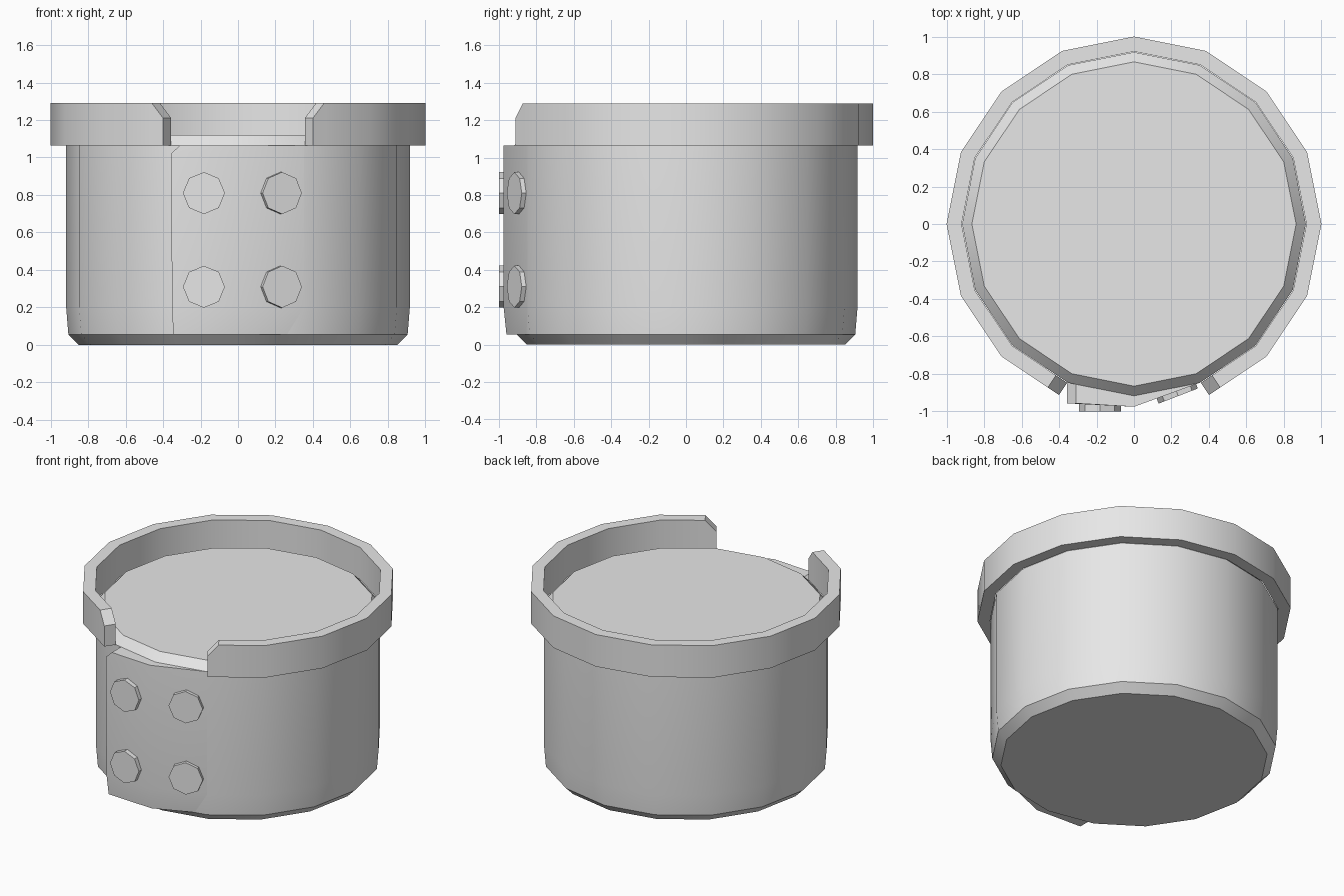
import bpy, bmesh, math
from mathutils import Vector, Matrix

if "Cube" in bpy.data.objects:
    bpy.data.objects.remove(bpy.data.objects["Cube"])

grey = bpy.data.materials.new("light grey")
grey.diffuse_color = (0.8, 0.8, 0.8, 1)
grey.use_nodes = True
grey.node_tree.nodes["Principled BSDF"].inputs["Base Color"].default_value = grey.diffuse_color
SIDES = 16


def loft(name, rings, closed=False):
    """Skin matching rings of points and cap both ends."""
    bm = bmesh.new()
    vs = [[bm.verts.new(p) for p in r] for r in rings]
    n = len(rings[0])
    for a, b in zip(vs, vs[1:]):
        for i in range(n):
            j = (i + 1) % n
            bm.faces.new((a[i], a[j], b[j], b[i]))
    bm.faces.new(vs[0][::-1])
    bm.faces.new(vs[-1])
    bmesh.ops.recalc_face_normals(bm, faces=bm.faces)
    me = bpy.data.meshes.new(name)
    bm.to_mesh(me)
    bm.free()
    ob = bpy.data.objects.new(name, me)
    bpy.context.collection.objects.link(ob)
    me.materials.append(grey)
    return ob


def smooth(ob, deg=30):
    bpy.ops.object.select_all(action='DESELECT')
    ob.select_set(True)
    bpy.context.view_layer.objects.active = ob
    bpy.ops.object.shade_smooth_by_angle(angle=math.radians(deg))


def ring(r, z):
    return [(r * math.cos(math.tau * i / SIDES), r * math.sin(math.tau * i / SIDES), z)
            for i in range(SIDES)]


# Drum body with chamfered top and bottom
profile = [(0.85, 0.0), (0.905, 0.055), (0.917, 0.2), (0.917, 1.065), (0.865, 1.12)]
smooth(loft("drum_body", [ring(r, z) for r, z in profile]))

# Raised rim, open at the front with chamfered ends
LOW, HIGH, INNER = 1.065, 1.29, 0.92


def column(out, inn, top):
    return [(*out, LOW), (*out, top), (*inn, top), (*inn, LOW)]


def end_column(x, side, top):
    a = math.radians(-56.25)                       # normal of the rim facet
    nrm = Vector((math.cos(a), math.sin(a)))
    apothem = math.cos(math.pi / SIDES)
    y = (apothem - nrm.x * x) / nrm.y
    out = Vector((x, y))
    inn = out - nrm * apothem * (1 - INNER)
    return column((side * out.x, out.y), (side * inn.x, inn.y), top)


cols = [end_column(0.40, 1, 1.21), end_column(0.46, 1, HIGH)]
for k in range(13):
    a = math.radians(-45 + 22.5 * k)
    c, s = math.cos(a), math.sin(a)
    cols.append(column((c, s), (INNER * c, INNER * s), HIGH))
cols += [end_column(0.46, -1, HIGH), end_column(0.40, -1, 1.21)]
smooth(loft("rim", cols))

# Front flap: stands proud on the left, blends into the body on the right
flap_rows = [(0.055, -0.345, -0.942, -0.96, 0.34), (0.2, -0.352, -0.957, -0.975, 0.351),
             (1.02, -0.357, -0.957, -0.975, 0.351), (1.065, -0.31, -0.957, -0.975, 0.351)]
smooth(loft("front_flap", [[(xl, -0.80, z), (xl, yl, z), (0, ym, z),
                            (xr, -xr * 2.414, z), (0.2, -0.80, z)]
                           for z, xl, yl, ym, xr in flap_rows]))

# Four octagonal buttons on the flap
for x, y, turn, tag in [(-0.182, -1.0, 0, "left"), (0.236, -0.918, 21, "right")]:
    for z, level in [(0.31, "lower"), (0.81, "upper")]:
        place = Matrix.Translation((x, y, z)) @ Matrix.Rotation(math.radians(turn), 4, 'Z')
        rings = [[place @ Vector((0.112 * math.cos(i * math.pi / 4), d,
                                  0.112 * math.sin(i * math.pi / 4))) for i in range(8)]
                 for d in (0.0, 0.045)]
        loft(f"button_{level}_{tag}", rings)
